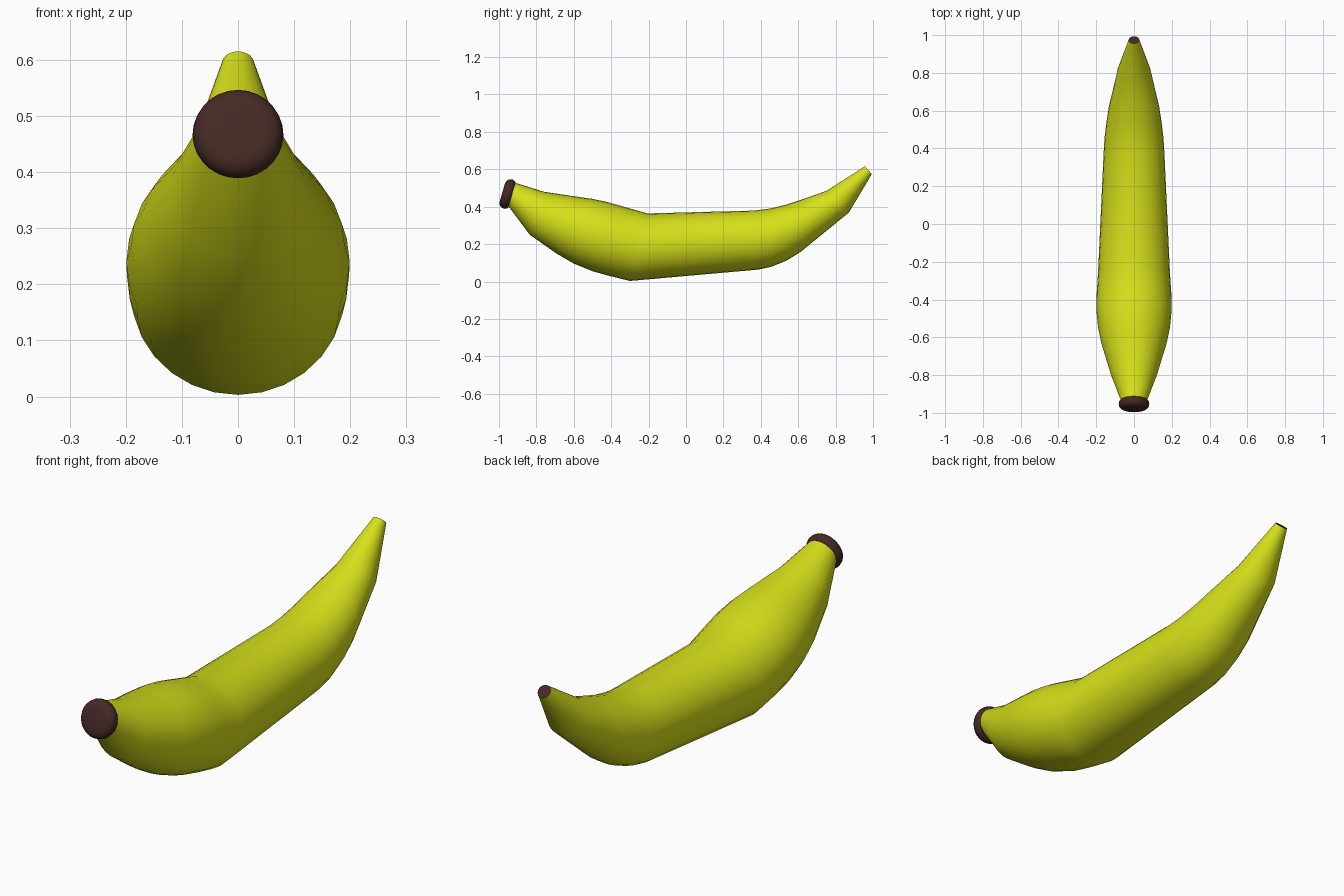
import bpy, bmesh, math
from mathutils import Vector

if "Cube" in bpy.data.objects:
    bpy.data.objects.remove(bpy.data.objects["Cube"])

SIDES = 28


def material(name, color):
    m = bpy.data.materials.new(name)
    m.diffuse_color = color
    m.use_nodes = True
    m.node_tree.nodes["Principled BSDF"].inputs["Base Color"].default_value = m.diffuse_color
    return m


def loft(name, sections, mats, end_mat=0):
    """Skin elliptical sections: (top y, top z, bottom y, bottom z, half width)."""
    bm = bmesh.new()
    rings = []
    for ty, tz, by, bz, w in sections:
        c = Vector((0, (ty + by) / 2, (tz + bz) / 2))
        up = Vector((0, (ty - by) / 2, (tz - bz) / 2))
        ring = []
        for i in range(SIDES):
            a = 2 * math.pi * i / SIDES
            ring.append(bm.verts.new(c + up * math.cos(a) + Vector((w * math.sin(a), 0, 0))))
        rings.append(ring)
    for r, s in zip(rings, rings[1:]):
        for i in range(SIDES):
            j = (i + 1) % SIDES
            bm.faces.new((r[i], r[j], s[j], s[i]))
    bm.faces.new(rings[0])
    bm.faces.new(rings[-1]).material_index = end_mat
    bmesh.ops.recalc_face_normals(bm, faces=bm.faces[:])
    me = bpy.data.meshes.new(name)
    bm.to_mesh(me)
    bm.free()
    for m in mats:
        me.materials.append(m)
    ob = bpy.data.objects.new(name, me)
    bpy.context.collection.objects.link(ob)
    bpy.ops.object.select_all(action='DESELECT')
    ob.select_set(True)
    bpy.context.view_layer.objects.active = ob
    bpy.ops.object.shade_smooth_by_angle(angle=math.radians(40))
    return ob


yellow = material("peel_yellow", (0.68, 0.75, 0.01, 1))
brown = material("end_brown", (0.06, 0.022, 0.018, 1))

# Curved peel, from blossom end to the stem, with a brown cut face on the stem
loft("peel", [
    (-0.920, 0.530, -0.955, 0.410, 0.068),
    (-0.760, 0.480, -0.835, 0.250, 0.122),
    (-0.580, 0.453, -0.690, 0.148, 0.172),
    (-0.500, 0.442, -0.600, 0.096, 0.190),
    (-0.420, 0.425, -0.500, 0.055, 0.199),
    (-0.340, 0.402, -0.410, 0.030, 0.198),
    (-0.205, 0.364, -0.300, 0.003, 0.190),
    (0.360, 0.379, 0.390, 0.064, 0.161),
    (0.450, 0.390, 0.460, 0.080, 0.156),
    (0.540, 0.412, 0.540, 0.113, 0.146),
    (0.630, 0.442, 0.615, 0.160, 0.133),
    (0.750, 0.484, 0.870, 0.368, 0.088),
    (0.955, 0.615, 0.994, 0.575, 0.028),
], [yellow, brown], 1)

# Rounded brown cap over the blossom end
centre = Vector((0, -0.957, 0.469))
axis = Vector((0, -0.96, 0.28)).normalized()
across = Vector((0, 0.28, 0.96)).normalized()
caps = []
for d, r in [(-0.027, 0.070), (-0.020, 0.077), (-0.008, 0.081), (0.006, 0.079),
             (0.016, 0.073), (0.022, 0.064), (0.026, 0.050)]:
    t = centre + axis * d + across * r
    b = centre + axis * d - across * r
    caps.append((t.y, t.z, b.y, b.z, r))
loft("end_cap", caps, [brown])
